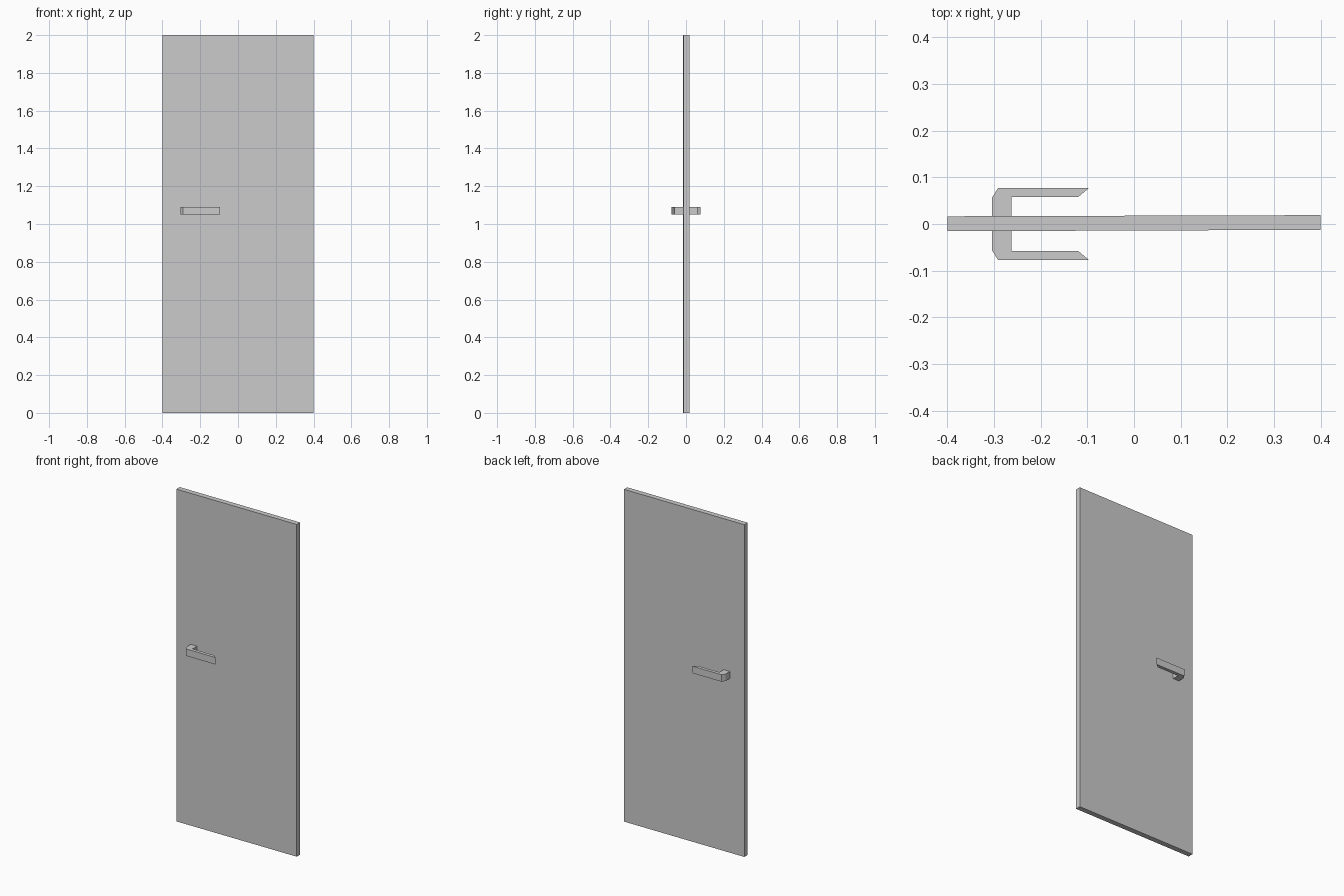
import bpy, bmesh

if "Cube" in bpy.data.objects:
    bpy.data.objects.remove(bpy.data.objects["Cube"])


def extruded(name, outline, z0, z1):
    """Solid prism from an xy outline."""
    bm = bmesh.new()
    face = bm.faces.new([bm.verts.new((x, y, z0)) for x, y in outline])
    top = bmesh.ops.extrude_face_region(bm, geom=[face])["geom"]
    verts = [v for v in top if isinstance(v, bmesh.types.BMVert)]
    bmesh.ops.translate(bm, verts=verts, vec=(0, 0, z1 - z0))
    bmesh.ops.recalc_face_normals(bm, faces=bm.faces)
    mesh = bpy.data.meshes.new(name)
    bm.to_mesh(mesh)
    bm.free()
    obj = bpy.data.objects.new(name, mesh)
    bpy.context.collection.objects.link(obj)
    return obj


# Door leaf, very slightly out of square with the handles
extruded("door_leaf", [(-0.4, -0.0155), (0.4, -0.0125),
                       (0.4, 0.019), (-0.4, 0.0165)], 0.0, 2.0)

# Lever handle: stub, chamfered elbow and bar with a slanted tip
lever = [(-0.304, 0.015), (-0.263, 0.015), (-0.263, 0.0575), (-0.12, 0.0575),
         (-0.096, 0.0775), (-0.291, 0.0775), (-0.304, 0.0575)]
extruded("handle_back", lever, 1.049, 1.091)
extruded("handle_front", [(x, -y) for x, y in lever], 1.049, 1.091)
